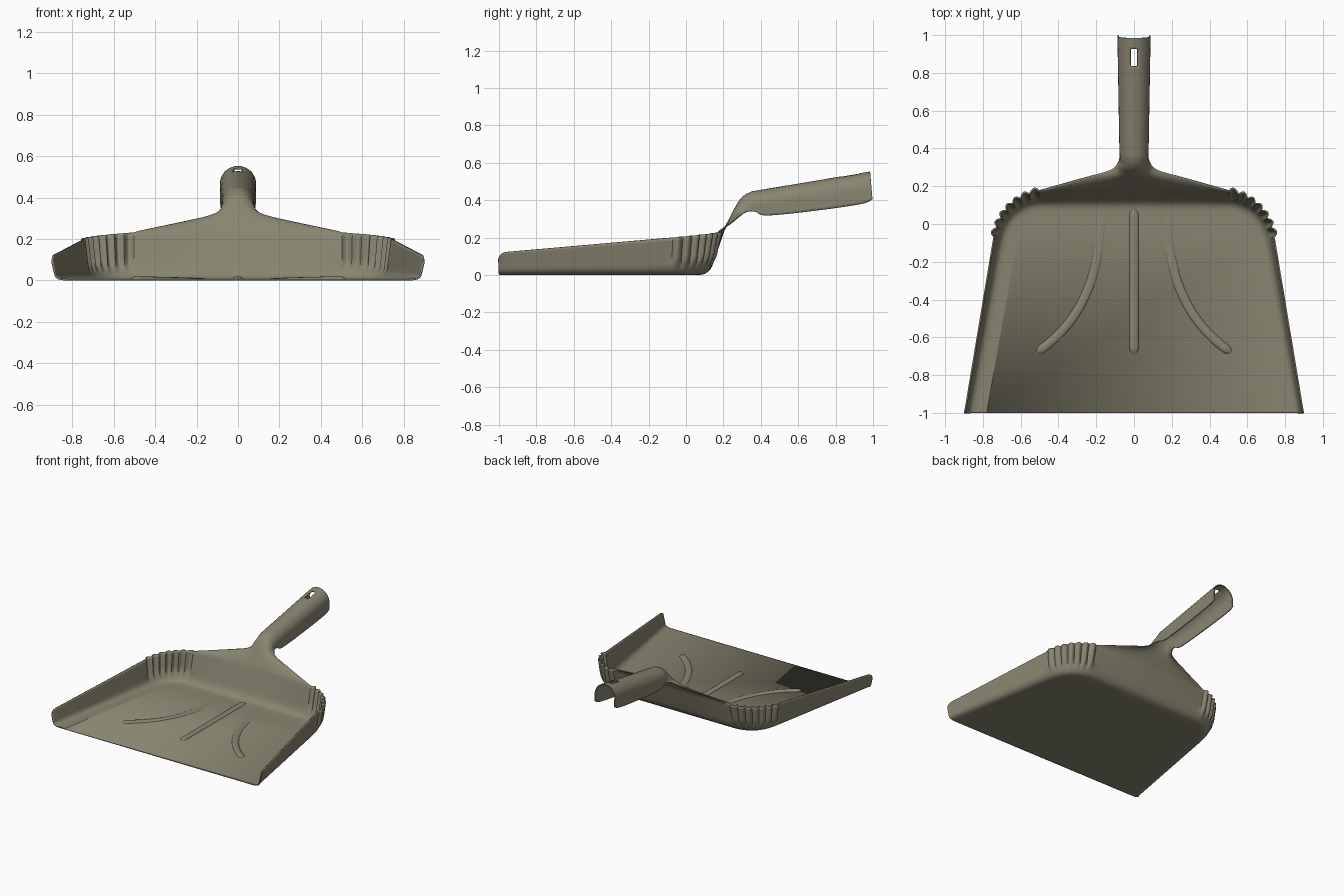
import bpy, bmesh, math
from mathutils import Vector as V

if "Cube" in bpy.data.objects:
    bpy.data.objects.remove(bpy.data.objects["Cube"])

mat = bpy.data.materials.new("olive grey plastic")
mat.diffuse_color = (0.25, 0.235, 0.165, 1)
mat.use_nodes = True
mat.node_tree.nodes["Principled BSDF"].inputs["Base Color"].default_value = mat.diffuse_color


def finish(bm, name):
    me = bpy.data.meshes.new(name)
    bm.to_mesh(me)
    bm.free()
    ob = bpy.data.objects.new(name, me)
    bpy.context.collection.objects.link(ob)
    me.materials.append(mat)
    bpy.ops.object.select_all(action='DESELECT')
    bpy.context.view_layer.objects.active = ob
    ob.select_set(True)
    bpy.ops.object.shade_smooth_by_angle(angle=math.radians(40))
    return ob


def bez(a, b, c, t):
    return a * (1 - t) ** 2 + b * 2 * t * (1 - t) + c * t * t


def catmull(p, i, t):
    a, b, c, d = (p[min(max(i + k, 0), len(p) - 1)] for k in (-1, 0, 1, 2))
    return [0.5 * (2 * q + (r - o) * t + (2 * o - 5 * q + 4 * r - s) * t * t
                   + (3 * q - o - 3 * r + s) * t ** 3) for o, q, r, s in zip(a, b, c, d)]


def profile(base, top, inward, flute=0.0):
    """Floor edge, rounded foot and wall of one station."""
    foot, knee = base + inward * 0.055, base.lerp(top, 0.28)
    pts = [base + inward * 0.10] + [bez(foot, base, knee, k / 6) for k in range(7)]
    pts += [knee.lerp(top, k / 8) for k in range(1, 9)]
    out = []
    for p in pts:
        f = min(max((p.z / top.z - 0.12) / 0.35, 0), 1)
        out.append(p - inward * flute * f * f * (3 - 2 * f))
    return out


# Stations along the right side wall, with a rounded front corner
right = []
for y, top_z in ((-1, 0.085), (-0.992, 0.105), (-0.98, 0.116), (-0.96, 0.122),
                 (-0.75, None), (-0.5, None), (-0.25, None), (-0.12, None)):
    t = (y + 1) / 0.93
    z = top_z or 0.122 + (y + 0.96) / 0.89 * 0.078
    right.append(profile(V((0.88 - 0.16 * t, y, 0)), V((0.9 - 0.155 * t, y, z)), V((-1, 0, 0))))

# Fluted back corner
FLUTES, STEPS = 7, 8
for i in range(FLUTES * STEPS):
    u = i / (FLUTES * STEPS)
    base = bez(V((0.72, -0.08, 0)), V((0.68, 0.11, 0)), V((0.5, 0.125, 0)), u)
    top = bez(V((0.745, -0.07, 0.2)), V((0.70, 0.13, 0.218)), V((0.5, 0.18, 0.23)), u)
    a = u * math.pi / 2
    right.append(profile(base, top, V((-math.cos(a), -math.sin(a), 0)),
                         0.02 * abs(math.sin(math.pi * FLUTES * u))))

# Straight back wall
N = 24
params = [1 - 2 * j / N for j in range(N + 1)]
back = [profile(V((0.5 * s, 0.125, 0)), V((0.5 * s, 0.205 - 0.025 * s * s, 0.235 - 0.005 * s * s)),
                V((0, -1, 0))) for s in params]
left = [[V((-p.x, p.y, p.z)) for p in col] for col in reversed(right)]

bm = bmesh.new()
cols = [[bm.verts.new(p) for p in col] for col in right + back + left]
for a, b in zip(cols, cols[1:]):
    for k in range(len(a) - 1):
        bm.faces.new((a[k], b[k], b[k + 1], a[k + 1]))
floor = bm.faces.new([c[0] for c in cols])

# Neck and channel handle: half width, centre y/z, edge y/z, roundness
rows = [(0.5, 0.205, 0.235, 0.18, 0.23, 0), (0.25, 0.238, 0.298, 0.25, 0.28, 0),
        (0.12, 0.262, 0.345, 0.285, 0.31, 0.4), (0.078, 0.30, 0.405, 0.325, 0.336, 0.8),
        (0.068, 0.345, 0.435, 0.37, 0.338, 1), (0.07, 0.40, 0.447, 0.44, 0.318, 1),
        (0.075, 0.70, 0.497, 0.72, 0.347, 1), (0.079, 0.94, 0.538, 0.94, 0.380, 1),
        (0.08, 0.985, 0.545, 0.997, 0.405, 1)]


def section(row):
    w, cy, cz, ey, ez, k = row
    pts = []
    arc = min(w / max(cz - ez, 0.001), 0.9)
    for s in params:
        a = min(abs(s) / 0.6, 1) * math.pi / 2
        f = arc * (1 - math.cos(a)) + (1 - arc) * max(0, (abs(s) - 0.6) / 0.4)
        f = s * s * (1 - k) + f * k
        x = w * (s * (1 - k) + math.copysign(math.sin(a), s) * k)
        pts.append(V((x, cy + (ey - cy) * f, cz + (ez - cz) * f)))
    return pts


prev = [c[-1] for c in cols[len(right):len(right) + N + 1]]
prev_y = 0.2
for i in range(len(rows) - 1):
    n = 14 if i == 6 else 6
    for step in range(1, n + 1):
        row = catmull(rows, i, step / n)
        cur = [bm.verts.new(p) for p in section(row)]
        for j in range(N):
            # leave the hanging slot open
            slot = j in (N // 2 - 1, N // 2) and 0.835 < (prev_y + row[1]) / 2 < 0.925
            if not slot:
                bm.faces.new((prev[j], prev[j + 1], cur[j + 1], cur[j]))
        prev, prev_y = cur, row[1]

bmesh.ops.recalc_face_normals(bm, faces=bm.faces)
floor.normal_update()
if floor.normal.z > 0:
    bmesh.ops.reverse_faces(bm, faces=bm.faces)
pan = finish(bm, "pan_and_handle")
mod = pan.modifiers.new("thickness", 'SOLIDIFY')
mod.thickness, mod.offset = 0.008, -1


# Raised ribs on the floor
def rib(name, a, b, c, fade):
    bm = bmesh.new()
    prev, n = None, 40
    for i in range(n + 1):
        t = i / n
        p = bez(a, b, c, t)
        d = (bez(a, b, c, t + 0.01) - bez(a, b, c, t - 0.01)).normalized()
        side = V((-d.y, d.x, 0))
        end = min((p - a).length, (c - p).length) / 0.03
        r = math.sqrt(max(1 - max(1 - end, 0) ** 2, 0.02))
        h = 0.013 * (1 - fade * t) * r
        cur = [bm.verts.new(p + side * 0.024 * r * math.cos(math.pi * k / 8)
                            + V((0, 0, h * math.sin(math.pi * k / 8)))) for k in range(9)]
        if prev:
            for k in range(8):
                bm.faces.new((prev[k], cur[k], cur[k + 1], prev[k + 1]))
        prev = cur
    bmesh.ops.recalc_face_normals(bm, faces=bm.faces)
    return finish(bm, name)


rib("centre_rib", V((0, -0.69, 0.007)), V((0, -0.3, 0.007)), V((0, 0.08, 0.007)), 0.3)
curved = rib("curved_ribs", V((0.515, -0.68, 0.007)), V((0.18, -0.46, 0.007)), V((0.175, 0.05, 0.007)), 0.8)
curved.modifiers.new("mirror", 'MIRROR')
